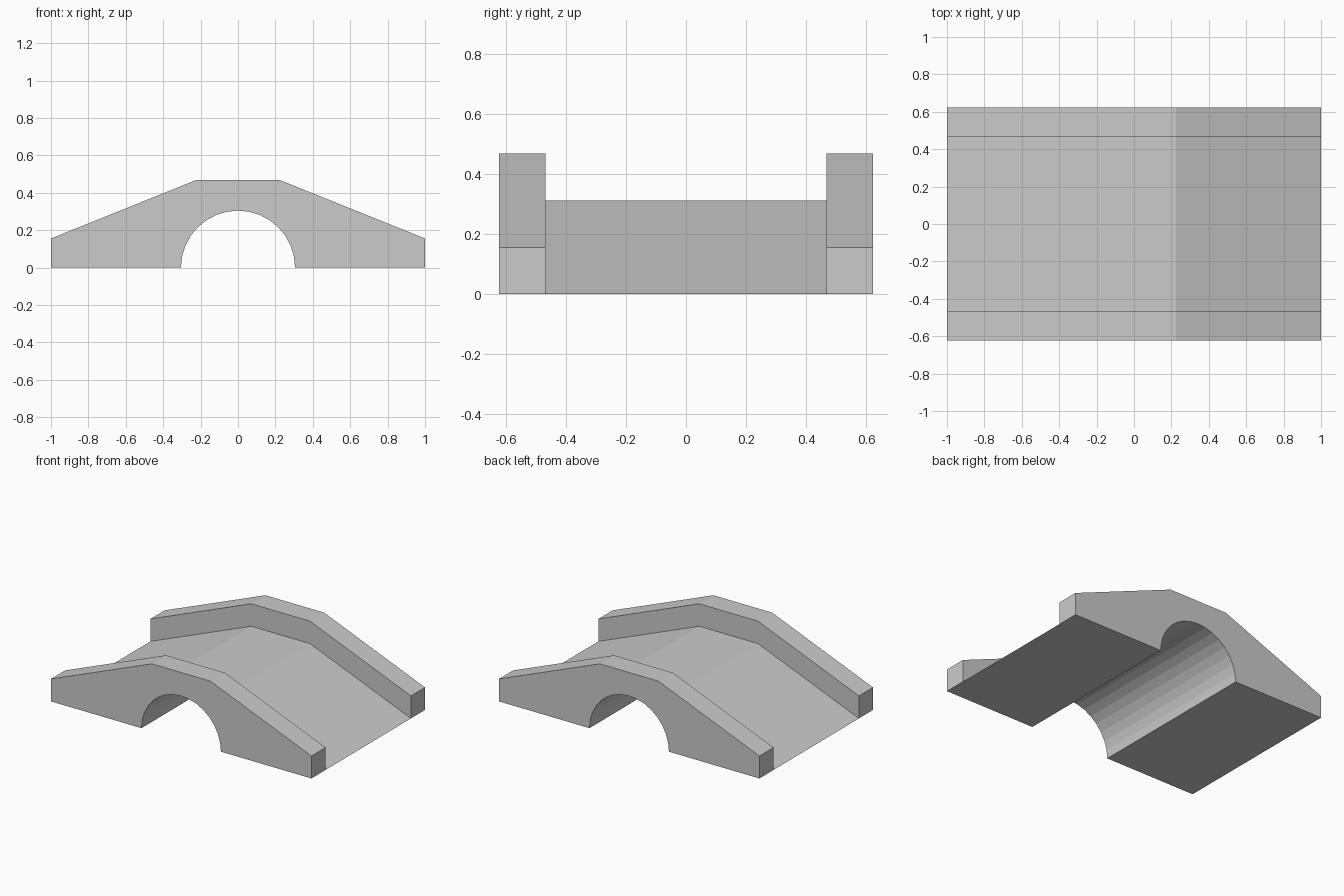
import bpy, bmesh
from math import cos, sin, pi

if "Cube" in bpy.data.objects:
    bpy.data.objects.remove(bpy.data.objects["Cube"])

OUT, IN = 0.623, 0.468      # outer and inner half widths of the side walls
WALL, RISE = 0.156, 0.312   # wall height above the deck, deck height
FLAT, R, N = 0.225, 0.305, 16

deck_line = [(-1, 0), (-FLAT, RISE), (FLAT, RISE), (1, 0)]
wall_line = [(x, z + WALL) for x, z in deck_line]
arch = [(R * cos(pi * i / N), R * sin(pi * i / N)) for i in range(N + 1)]
underside = [(1, 0)] + arch + [(-1, 0)]

bm = bmesh.new()


def cap(profile, y):
    bm.faces.new([bm.verts.new((x, y, z)) for x, z in profile])


def strip(profile, y0, y1):
    for (xa, za), (xb, zb) in zip(profile, profile[1:]):
        bm.faces.new([bm.verts.new(p) for p in
                      ((xa, y0, za), (xb, y0, zb), (xb, y1, zb), (xa, y1, za))])


# Sloping deck and the arched underside between the walls
strip(deck_line, -IN, IN)
strip(underside, -IN, IN)

# Side walls: top and ends, underside, outer face, inner face above the deck
for s in (-1, 1):
    strip([(-1, 0)] + wall_line + [(1, 0)], s * IN, s * OUT)
    strip(underside, s * IN, s * OUT)
    cap(wall_line + underside, s * OUT)
    cap(wall_line + deck_line[::-1], s * IN)

# Weld into one closed shell
bmesh.ops.remove_doubles(bm, verts=bm.verts[:], dist=1e-4)
bmesh.ops.recalc_face_normals(bm, faces=bm.faces[:])

mesh = bpy.data.meshes.new("arched_bridge")
bm.to_mesh(mesh)
bm.free()
bridge = bpy.data.objects.new("arched_bridge", mesh)
bpy.context.collection.objects.link(bridge)
